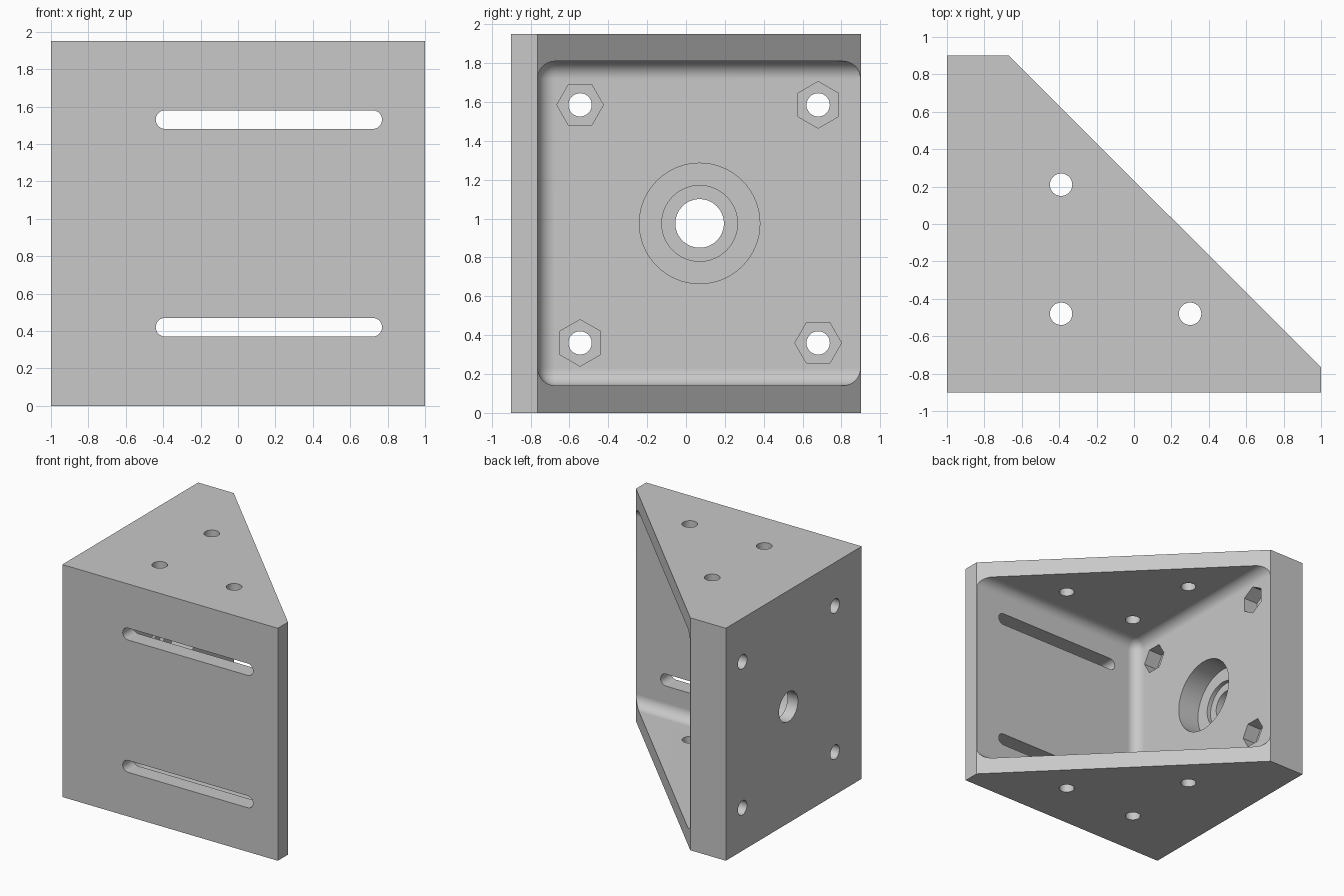
import bpy, bmesh
from math import cos, sin, pi

cube = bpy.data.objects.get("Cube")
if cube:
    bpy.data.objects.remove(cube, do_unlink=True)

grey = bpy.data.materials.new("light grey")
grey.use_nodes = True
colour = (0.58, 0.58, 0.58, 1)
grey.diffuse_color = colour
grey.node_tree.nodes["Principled BSDF"].inputs["Base Color"].default_value = colour

H = 1.95                      # overall height
WALL, SIDE_IN = 0.14, -0.668  # thin wall, inner face of the thick side wall
FRONT_IN = -0.763             # inner face of the front wall

# How a 2D profile point and a depth become a 3D point, for each axis
PLACE = {
    "x": lambda u, v, d: (d, u, v),
    "y": lambda u, v, d: (u, d, v),
    "z": lambda u, v, d: (u, v, d),
}


def prism(name, points, axis, start, end):
    """Extrude a 2D outline along an axis."""
    bm = bmesh.new()
    face = bm.faces.new([bm.verts.new(PLACE[axis](u, v, start)) for u, v in points])
    offset = PLACE[axis](0, 0, end - start)
    grown = bmesh.ops.extrude_face_region(bm, geom=[face], use_keep_orig=True)
    bmesh.ops.translate(bm, vec=offset,
                        verts=[g for g in grown["geom"] if isinstance(g, bmesh.types.BMVert)])
    bmesh.ops.recalc_face_normals(bm, faces=bm.faces)
    mesh = bpy.data.meshes.new(name)
    bm.to_mesh(mesh)
    bm.free()
    mesh.materials.append(grey)
    obj = bpy.data.objects.new(name, mesh)
    bpy.context.collection.objects.link(obj)
    return obj


def arc(cu, cv, r, a0=0.0, a1=2 * pi, n=48, closed=True):
    steps = n if closed else n - 1
    return [(cu + r * cos(a0 + (a1 - a0) * i / steps),
             cv + r * sin(a0 + (a1 - a0) * i / steps)) for i in range(n)]


# Wedge-shaped bracket body
body = prism("corner_bracket",
             [(-1, -0.9), (1, -0.9), (1, -0.765), (-0.67, 0.9), (-1, 0.9)], "z", 0, H)
bpy.context.view_layer.objects.active = body


def cut(cutter):
    mod = body.modifiers.new("cut", "BOOLEAN")
    mod.operation = "DIFFERENCE"
    mod.solver = "EXACT"
    mod.object = cutter
    bpy.ops.object.modifier_apply(modifier=mod.name)
    bpy.data.objects.remove(cutter, do_unlink=True)


# Inner cavity with filleted edges
cavity = prism("cavity", [(SIDE_IN, FRONT_IN), (2, FRONT_IN), (2, 2), (SIDE_IN, 2)],
               "z", WALL, H - WALL)
fillet = cavity.modifiers.new("fillet", "BEVEL")
fillet.width = 0.09
fillet.segments = 8
cut(cavity)

# Long adjustment slots in the front wall
for z in (0.42, 1.53):
    outline = (arc(0.72, z, 0.05, -pi / 2, pi / 2, 13, False)
               + arc(-0.39, z, 0.05, pi / 2, 3 * pi / 2, 13, False))
    cut(prism("slot", outline, "y", -1, -0.7))

# Bolt holes through top and bottom plates
for x, y in ((-0.39, 0.21), (-0.39, -0.48), (0.30, -0.48)):
    cut(prism("plate_hole", arc(x, y, 0.06, n=32), "z", -0.1, H + 0.1))

# Bolt holes and hexagonal nut pockets in the thick side wall
for y, z, turn in ((-0.545, 1.585, 0), (0.68, 1.585, pi / 6),
                   (-0.545, 0.36, pi / 6), (0.68, 0.36, 0)):
    cut(prism("nut_pocket", arc(y, z, 0.12, turn, turn + 2 * pi, 6), "x", SIDE_IN - 0.13, -0.5))
    cut(prism("bolt_hole", arc(y, z, 0.06, n=32), "x", -1.1, -0.5))

# Stepped central bore
for radius, depth in ((0.31, 0.20), (0.195, 0.235), (0.125, 0.5)):
    cut(prism("bore", arc(0.07, 0.975, radius, n=64), "x", SIDE_IN - depth, -0.5))

# Smooth fillets and bores, crisp edges elsewhere
bpy.ops.object.select_all(action="DESELECT")
body.select_set(True)
bpy.ops.object.shade_smooth_by_angle(angle=pi / 6)
weighted = body.modifiers.new("weighted_normals", "WEIGHTED_NORMAL")
weighted.keep_sharp = True
